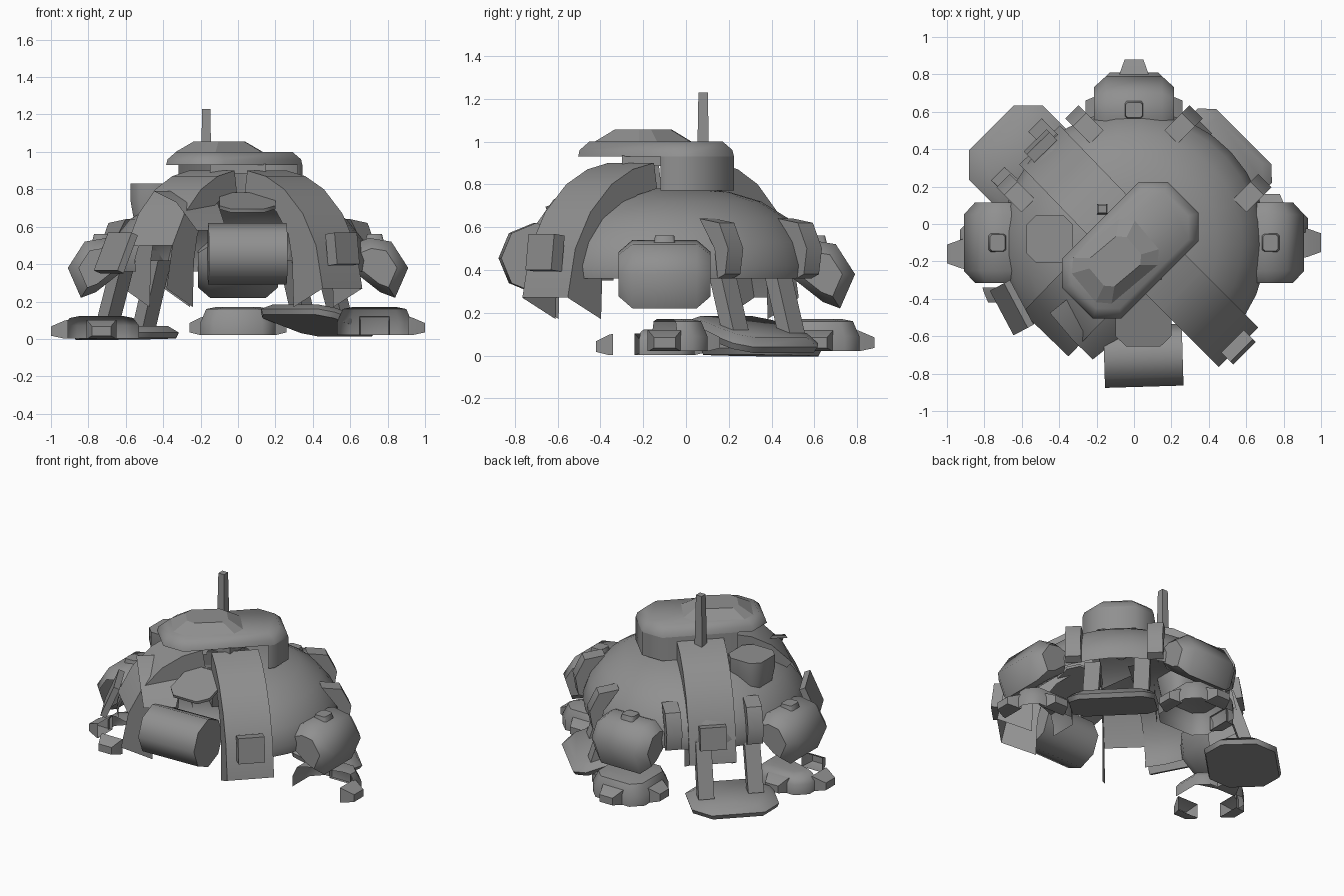
import bpy, bmesh, math
from math import radians, cos, sin, pi
from mathutils import Matrix, Vector

cube = bpy.data.objects.get("Cube")
if cube:
    bpy.data.objects.remove(cube, do_unlink=True)

grey = bpy.data.materials.new("worn grey")
grey.use_nodes = True
COLOUR = (0.28, 0.28, 0.28, 1)
grey.diffuse_color = COLOUR
grey.node_tree.nodes["Principled BSDF"].inputs["Base Color"].default_value = COLOUR

HUB = Vector((0, -0.1, 0))


def radial(deg):
    """Frame whose local x points outward from the hub."""
    return Matrix.Translation(HUB) @ Matrix.Rotation(radians(deg), 4, "Z")


def finish(name, bm, matrix, smooth=47):
    mesh = bpy.data.meshes.new(name)
    bm.to_mesh(mesh)
    bm.free()
    mesh.materials.append(grey)
    ob = bpy.data.objects.new(name, mesh)
    bpy.context.collection.objects.link(ob)
    ob.matrix_world = matrix
    bpy.ops.object.select_all(action="DESELECT")
    ob.select_set(True)
    bpy.context.view_layer.objects.active = ob
    bpy.ops.object.shade_smooth_by_angle(angle=radians(smooth))


def slice_off(bm, point, normal):
    bmesh.ops.bisect_plane(bm, geom=bm.verts[:] + bm.edges[:] + bm.faces[:], plane_co=point,
                           plane_no=normal, clear_outer=True)


def loft(name, rings, matrix, open_base=False, broken=None, smooth=47):
    """Skin matching rings of points, cap the ends, optionally break one side away."""
    bm = bmesh.new()
    rows = [[bm.verts.new(p) for p in ring] for ring in rings]
    n = len(rows[0])
    for a, b in zip(rows, rows[1:]):
        for i in range(n):
            bm.faces.new((a[i], a[(i + 1) % n], b[(i + 1) % n], b[i]))
    base = bm.faces.new(rows[0])
    bm.faces.new(rows[-1])
    bmesh.ops.recalc_face_normals(bm, faces=bm.faces)
    if open_base:
        bm.faces.remove(base)
    if broken:
        slice_off(bm, (0, 0, 0), broken)
    finish(name, bm, matrix, smooth)


def octagon(hx, hy, cut, z):
    return [(sx * x, sy * y, z) for sx, sy, x, y in (
        (1, -1, hx, hy - cut), (1, 1, hx, hy - cut), (1, 1, hx - cut, hy), (-1, 1, hx - cut, hy),
        (-1, 1, hx, hy - cut), (-1, -1, hx, hy - cut), (-1, -1, hx - cut, hy), (1, -1, hx - cut, hy))]


def rect(x, hy, z0, z1):
    return [(x, -hy, z0), (x, hy, z0), (x, hy, z1), (x, -hy, z1)]


def box(name, size, loc, matrix=Matrix(), tilt=0):
    bm = bmesh.new()
    bmesh.ops.create_cube(bm, size=1, matrix=Matrix.Diagonal((*size, 1)))
    finish(name, bm, matrix @ Matrix.Translation(loc) @ Matrix.Rotation(tilt, 4, "Y"))


def beam(name, start, end, width, depth, turn):
    """Straight strut between two points."""
    a, b = Vector(start), Vector(end)
    spin = Matrix.Rotation(radians(turn), 3, "Z")
    corners = [spin @ Vector((sx * depth / 2, sy * width / 2, 0))
               for sx, sy in ((-1, -1), (1, -1), (1, 1), (-1, 1))]
    loft(name, [[a + c for c in corners], [b + c for c in corners]], Matrix())


def sheet(name, rows, matrix, skip=()):
    """Open grid of faces through rows of points; skip lists (row, column) gaps."""
    bm = bmesh.new()
    rows = [[bm.verts.new(p) for p in row] for row in rows]
    for k, (a, b) in enumerate(zip(rows, rows[1:])):
        for i in range(len(a) - 1):
            if (k, i) not in skip:
                bm.faces.new((a[i], b[i], b[i + 1], a[i + 1]))
    bmesh.ops.delete(bm, geom=[v for v in bm.verts if not v.link_faces], context="VERTS")
    finish(name, bm, matrix)


# Dome shell, open below and across the broken front
profile = [(0.7, 0.36), (0.71, 0.42), (0.67, 0.53), (0.58, 0.64), (0.45, 0.72), (0.3, 0.765), (0.14, 0.78)]
angles = [radians(-45 + 11 * i) for i in range(25)]
sheet("dome_shell", [[(r * cos(a), r * sin(a), z) for r, z in profile] for a in angles],
      Matrix.Translation(HUB))

# Curved armour bands: open channels whose side flanges reach in to the dome
outer = [(0.22, 0.9), (0.36, 0.87), (0.5, 0.8), (0.64, 0.67), (0.74, 0.5), (0.79, 0.27)]
inner = [(0.2, 0.78), (0.33, 0.75), (0.44, 0.68), (0.53, 0.56), (0.56, 0.42), (0.57, 0.17)]


def band(name, deg, width, reach, skip=()):
    w = width / 2
    sheet(name, [((r2 * reach, -w, z2), (r1 * reach, -w, z1), (r1 * reach, w, z1), (r2 * reach, w, z2))
                 for (r1, z1), (r2, z2) in zip(outer, inner)], radial(deg), skip)


band("front_left_band", -45, 0.3, 1)
band("front_right_band", -134, 0.34, 0.92, skip=((3, 0), (4, 0), (4, 1)))
band("back_right_band", 134, 0.3, 0.92)
box("front_left_band_block", (0.07, 0.17, 0.17), (0.79, 0, 0.48), radial(-45), -0.12)
box("back_right_band_block", (0.06, 0.17, 0.15), (0.72, 0, 0.45), radial(134), -0.15)

# Side and back pods, each above a foot; the side feet are broken open at the front
pod_side = [(0.6, 0.5), (0.7, 0.54), (0.82, 0.52), (0.91, 0.38), (0.84, 0.22), (0.76, 0.25), (0.62, 0.36)]
for side, deg, drop, slide, broken, toes in (
        ("left", 0, 0, 0, (0.3, -1, 0), (0, 90)),
        ("back", 90, 0, -0.02, None, (-90, 0, 90)),
        ("right", 180, 0.03, 0, (0.3, 1, 0), (-90, 0, 90))):
    frame = radial(deg) @ Matrix.Translation((slide, 0, 0))
    flip = -1 if side == "right" else 1
    loft(side + "_pod", [[(0.74 + (r - 0.74) * k, w * flip, 0.38 + (z - 0.38) * k) for r, z in pod_side]
                         for w, k in ((-0.215, 0.65), (-0.15, 1), (0.15, 1), (0.215, 0.65))],
         frame, open_base=side == "right")
    loft(side + "_pod_cap", [octagon(0.06, 0.055, 0.012, 0.48), octagon(0.04, 0.045, 0.012, 0.56)],
         frame @ Matrix.Translation((0.73, 0, 0)))
    ground = frame @ Matrix.Translation((0.73, drop * 2, -drop * 0.6))
    loft(side + "_foot", [octagon(0.2, 0.2, 0.07, 0.02), octagon(0.2, 0.2, 0.07, 0.09),
                          octagon(0.17, 0.17, 0.06, 0.16 - drop), octagon(0.12, 0.12, 0.05, 0.17 - drop)],
         ground, open_base=True, broken=broken)
    for turn in toes:
        loft(side + "_toe", [rect(0.18, 0.08, 0.02, 0.12), rect(0.2, 0.075, 0.02, 0.115),
                             rect(0.27 if turn == 0 else 0.26, 0.05, 0.035, 0.085)],
             ground @ Matrix.Rotation(radians(turn), 4, "Z"), open_base=True)

# Diagonal foot plates at the back, with paired legs and brackets
for side, s, centre, tilt, cut in (("left", 1, (0.43, 0.31, 0.1), 0.27, 0.07),
                                   ("right", -1, (-0.6, 0.35, 0.03), 0.02, 0.11)):
    turn = 45 if s > 0 else 135
    frame = Matrix.Translation(centre) @ Matrix.Rotation(radians(turn), 4, "Z") @ Matrix.Rotation(tilt, 4, "Y")
    loft("back_%s_foot_plate" % side,
         [octagon(0.22, 0.27, cut, -0.03), octagon(0.23, 0.28, cut, 0), octagon(0.19, 0.24, cut, 0.035)], frame)
    for top, foot in (((0.47, 0.16, 0.42), (0.56, 0.24, 0.07)), ((0.28, 0.42, 0.42), (0.36, 0.5, 0.07))):
        if s < 0:
            top, foot = [(-p[0] - 0.14, p[1], p[2]) for p in (top, foot)]
        beam("back_%s_leg" % side, top, foot, 0.1, 0.08, turn)
    path = [(0.54, 0.64), (0.67, 0.62), (0.73, 0.5), (0.71, 0.38), (0.66, 0.36), (0.64, 0.5)]
    for offset in (-0.26, 0.26):
        loft("back_%s_bracket" % side,
             [[(r, w, z) for r, z in path] for w in (offset - 0.05, offset + 0.05)], radial(turn))

# Turret: full cap, with walls left only on the rear half
turret = Matrix.Translation((-0.02, -0.14, 0)) @ Matrix.Rotation(radians(45), 4, "Z")
loft("turret_cap", [octagon(0.4, 0.225, 0.11, 0.93), octagon(0.39, 0.215, 0.1, 0.96),
                    octagon(0.35, 0.18, 0.09, 1.0)], turret, open_base=True)
bm = bmesh.new()
lower, upper = [[bm.verts.new(p) for p in octagon(0.4, 0.225, 0.11, z)] for z in (0.77, 0.93)]
for i in range(8):
    j = (i + 1) % 8
    bm.faces.new((lower[i], lower[j], upper[j], upper[i]))
slice_off(bm, turret.inverted() @ Vector((0, -0.12, 0)), turret.to_3x3().inverted() @ Vector((0, -1, 0)))
finish("turret_walls", bm, turret)
box("turret_front_lip", (0.3, 0.18, 0.05), (0.0, -0.21, 0.91))
loft("turret_hatch", [octagon(0.22, 0.16, 0.06, 1.0), octagon(0.13, 0.1, 0.04, 1.055)],
     Matrix.Translation((-0.1, -0.2, 0)) @ Matrix.Rotation(radians(40), 4, "Z"), smooth=20)

# Mast and roof canister
loft("mast", [rect(0, 0.03, -0.03, 0.03), rect(0.45, 0.022, -0.022, 0.022)],
     Matrix.Translation((-0.17, 0.08, 0.78)) @ Matrix.Rotation(-pi / 2, 4, "Y"))
loft("roof_canister", [octagon(0.1, 0.1, 0.04, 0.6), octagon(0.125, 0.125, 0.05, 0.74),
                       octagon(0.125, 0.125, 0.05, 0.83)], Matrix.Translation((-0.45, -0.08, 0)))

# Loose drum and tilted disc hanging at the open front
ring = [(0.165 * cos(pi / 4 * i), 0.165 * sin(pi / 4 * i)) for i in range(8)]
loft("front_drum", [[(x, y, z) for y, z in ring] for x in (-0.21, 0.21)],
     Matrix.Translation((0.05, -0.705, 0.455)) @ Matrix.Rotation(0.03, 4, "Z"))
loft("front_disc", [octagon(0.15, 0.15, 0.06, -0.01), octagon(0.15, 0.15, 0.06, 0.01)],
     Matrix.Translation((0.05, -0.51, 0.73)) @ Matrix.Rotation(0.3, 4, "X"))

# Torn plates on the front right
box("torn_side_plate", (0.04, 0.27, 0.22), (0.74, 0, 0.46), radial(-152), -0.4)
sheet("torn_band_piece", [[(x - w, y - w * 0.8, z), (x + w, y + w * 0.8, z)] for x, y, z, w in (
    (-0.33, -0.38, 0.79, 0.12), (-0.22, -0.53, 0.73, 0.11), (-0.14, -0.66, 0.58, 0.08))], Matrix())
